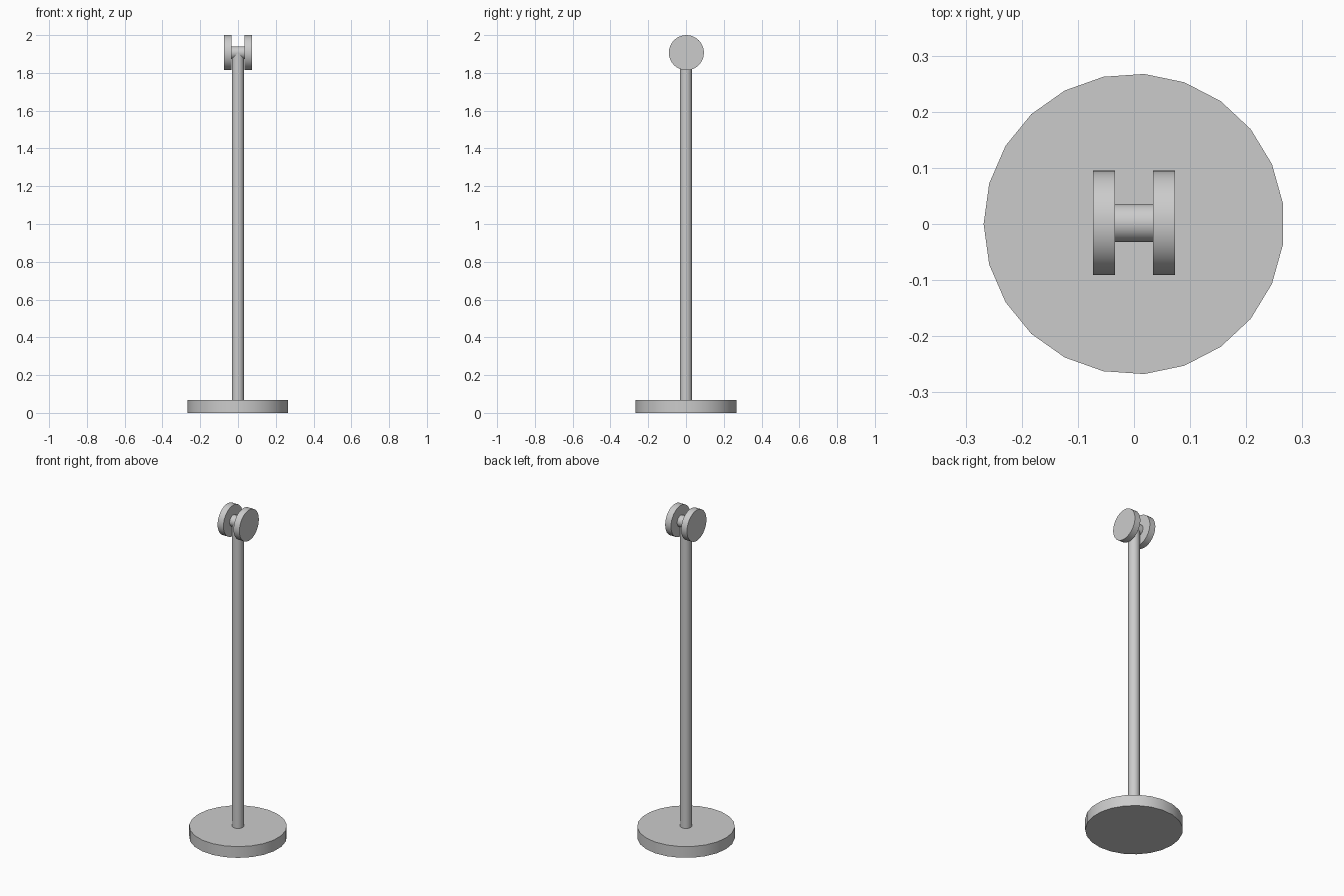
import bpy
from math import pi, radians

cube = bpy.data.objects.get("Cube")
if cube:
    bpy.data.objects.remove(cube, do_unlink=True)

# Single plain grey for the whole stand
grey = bpy.data.materials.new("light_grey")
grey.use_nodes = True
colour = (0.6, 0.6, 0.6, 1)
grey.diffuse_color = colour
grey.node_tree.nodes["Principled BSDF"].inputs["Base Color"].default_value = colour


def cylinder(name, sides, radius, length, centre, rotation=(0, 0, 0)):
    bpy.ops.mesh.primitive_cylinder_add(
        vertices=sides, radius=radius, depth=length,
        location=centre, rotation=rotation)
    obj = bpy.context.object
    obj.name = name
    obj.data.materials.append(grey)
    bpy.ops.object.shade_smooth_by_angle(angle=radians(35))
    return obj


AXLE_Z = 1.907
AXLE_Y = 0.002
SIDEWAYS = (0, pi / 2, 0)

# Round foot with an odd number of sides, one corner pointing to -x
cylinder("base", 23, 0.268, 0.068, (0, 0, 0.034), (0, 0, pi / 2))

# Upright pole, ending inside the axle
cylinder("pole", 24, 0.032, AXLE_Z - 0.06, (0, 0, (AXLE_Z + 0.06) / 2))

# Spool at the top: axle between two discs
cylinder("axle", 32, 0.034, 0.08, (0, AXLE_Y, AXLE_Z), SIDEWAYS)
for side, x in (("left", 0.0535), ("right", -0.0535)):
    cylinder(side + "_disc", 32, 0.093, 0.039, (x, AXLE_Y, AXLE_Z), SIDEWAYS)
